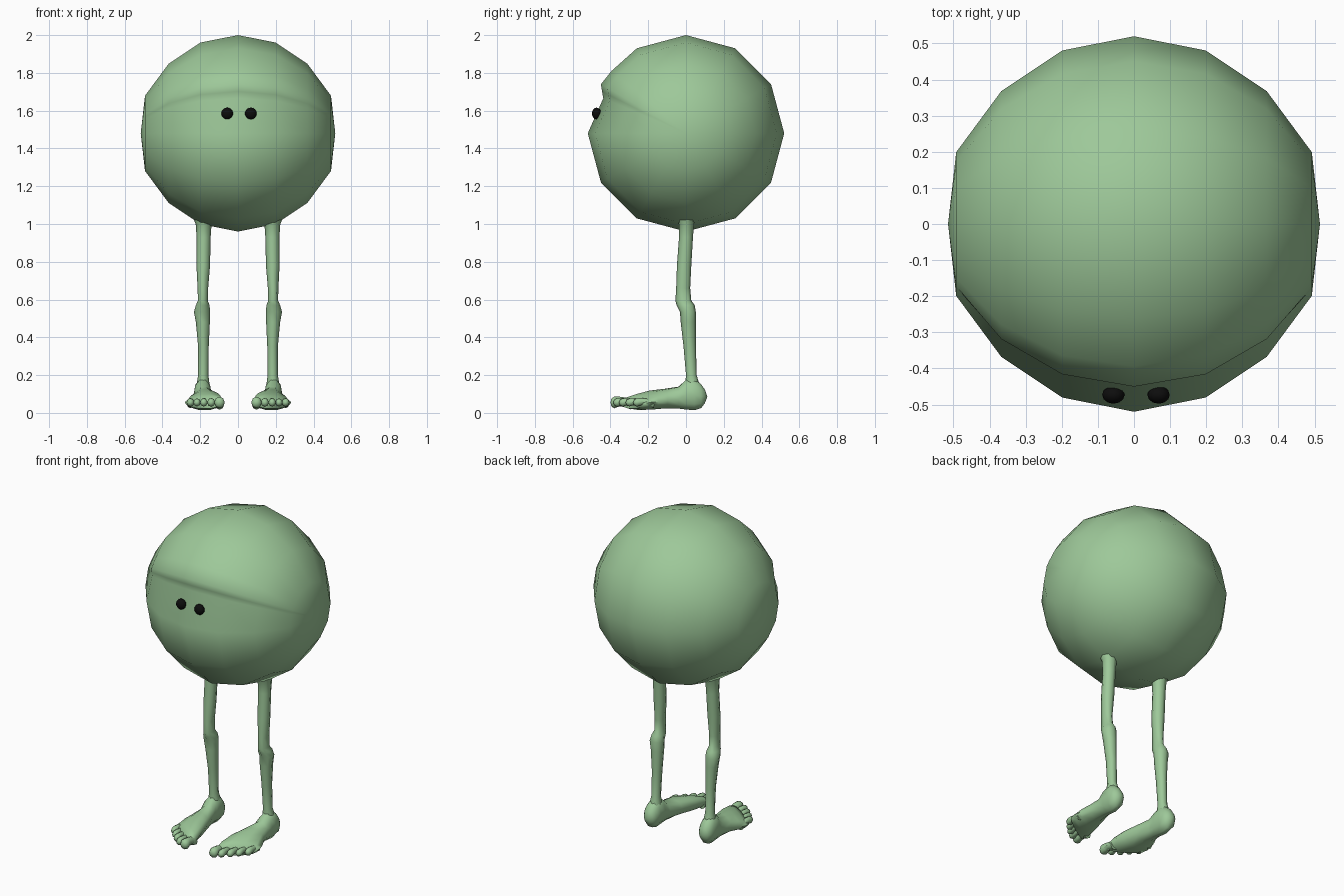
import bpy, bmesh, math
from mathutils import Vector

if "Cube" in bpy.data.objects:
    bpy.data.objects.remove(bpy.data.objects["Cube"])


def material(name, rgb):
    m = bpy.data.materials.new(name)
    m.diffuse_color = (*rgb, 1)
    m.use_nodes = True
    m.node_tree.nodes["Principled BSDF"].inputs["Base Color"].default_value = m.diffuse_color
    return m


GREEN = material("soft green", (0.34, 0.58, 0.32))
BLACK = material("black", (0.004, 0.004, 0.004))


def finish(bm, name, mat, angle=70):
    bmesh.ops.recalc_face_normals(bm, faces=bm.faces)
    me = bpy.data.meshes.new(name)
    bm.to_mesh(me)
    bm.free()
    me.materials.append(mat)
    ob = bpy.data.objects.new(name, me)
    bpy.context.collection.objects.link(ob)
    bpy.ops.object.select_all(action='DESELECT')
    ob.select_set(True)
    bpy.context.view_layer.objects.active = ob
    bpy.ops.object.shade_smooth_by_angle(angle=math.radians(angle))
    return ob


def loft(bm, rings, start=None, end=None):
    """Skin a list of point rings; ends close on a tip point or a flat cap."""
    vs = [[bm.verts.new(p) for p in r] for r in rings]
    n = len(vs[0])
    for a, b in zip(vs, vs[1:]):
        for i in range(n):
            j = (i + 1) % n
            bm.faces.new((a[i], a[j], b[j], b[i]))
    for ring, tip in ((vs[0], start), (vs[-1], end)):
        if tip is None:
            bm.faces.new(ring)
        else:
            t = bm.verts.new(tip)
            for i in range(n):
                bm.faces.new((ring[i], ring[(i + 1) % n], t))


def oval(centre, u, v, n=8):
    c, u, v = Vector(centre), Vector(u), Vector(v)
    return [c + u * math.cos(2 * math.pi * i / n) + v * math.sin(2 * math.pi * i / n)
            for i in range(n)]


# Ball body with poles at the sides and a brow crease across the front
R, CZ = 0.52, 1.48
FADE = {4: 1, 3: 1, 5: 1, 2: 0.8, 6: 0.8, 1: 0, 7: 0}
rings = []
for i in range(1, 8):
    t = math.pi * i / 8
    x, r, f = R * math.cos(t), R * math.sin(t), FADE[i]
    if i in (1, 7):
        x *= 1.025
    pts = [(k * 30, 1.0) for k in range(12)]
    pts[1:1] = [(23, 0.977 - 0.062 * f)]          # inset crease under the brow
    pts[2:2] = [(26.5, 0.985 - 0.03 * f)]         # lower lip of the brow
    pts[4:4] = [(40, 0.979 + 0.01 * f)]           # rounded top of the brow
    rings.append([(x, -r * s * math.cos(math.radians(a)),
                   CZ + r * s * math.sin(math.radians(a))) for a, s in pts])
bm = bmesh.new()
loft(bm, rings, (0.515, 0, CZ), (-0.515, 0, CZ))
finish(bm, "body", GREEN)

# Eyes
for side, x in (("left", 0.068), ("right", -0.057)):
    bm = bmesh.new()
    bmesh.ops.create_uvsphere(bm, u_segments=12, v_segments=8, radius=0.031)
    bmesh.ops.scale(bm, vec=(1, 0.8, 1), verts=bm.verts)
    bmesh.ops.translate(bm, vec=(x, -0.473, 1.585), verts=bm.verts)
    finish(bm, side + "_eye", BLACK)

# Leg rings: z, centre x, centre y, half width, half depth
LEG = [(1.05, .18, 0, .065, .06), (1.0, .182, .002, .042, .04), (.93, .182, 0, .037, .037),
       (.78, .184, -.01, .036, .038), (.66, .186, -.015, .028, .037), (.595, .186, -.014, .026, .042),
       (.57, .187, -.002, .036, .048), (.535, .19, .01, .043, .042), (.48, .186, .012, .037, .04),
       (.35, .183, .02, .028, .033), (.2, .184, .028, .027, .028), (.14, .185, .035, .036, .04)]
# Foot rings: y, centre x, half width, bottom z, top z, sideways skew
FOOT = [(.1, .188, .03, .05, .125, 0), (.08, .188, .044, .022, .155, 0),
        (.045, .187, .048, .01, .185, 0), (0, .187, .048, .014, .178, 0),
        (-.04, .185, .05, .02, .14, .05), (-.11, .18, .068, .022, .128, .2),
        (-.18, .178, .09, .016, .118, .4), (-.24, .178, .104, .014, .1, .55),
        (-.285, .177, .101, .022, .077, .65)]
# Toes from big to little: x, tip y, radius
TOES = [(.098, -.4, .028), (.142, -.385, .021), (.181, -.355, .02),
        (.217, -.32, .019), (.252, -.28, .02)]

for side, s in (("left", 1), ("right", -1)):
    bm = bmesh.new()
    loft(bm, [oval((s * cx, cy, z), (rx, 0, 0), (0, ry, 0)) for z, cx, cy, rx, ry in LEG])
    finish(bm, side + "_leg", GREEN)

    bm = bmesh.new()
    foot = []
    for y, cx, w, lo, hi, skew in FOOT:
        ring = oval((cx, y, (lo + hi) / 2), (w, 0, 0), (0, 0, (hi - lo) / 2), 10)
        for p in ring:
            p.y += skew * (p.x - cx)
            if p.z > 0.06 and skew:
                p.z -= 0.1 * (p.x - cx)           # instep slopes to the outside
            p.x *= s
        foot.append(ring)
    loft(bm, foot, (s * .188, .113, .085))
    finish(bm, side + "_foot", GREEN)

    for k, (x, tip, r) in enumerate(TOES):
        bm = bmesh.new()
        prof = [(.11, .9, .045), (.07, .8, .058), (.045, .85, .06), (.02, 1, .055), (.006, .7, .055)]
        loft(bm, [oval((s * x, tip + d, z), (r * q, 0, 0), (0, 0, r * q * 1.1))
                  for d, q, z in prof], end=(s * x, tip, .055))
        finish(bm, f"{side}_toe_{k + 1}", GREEN)
